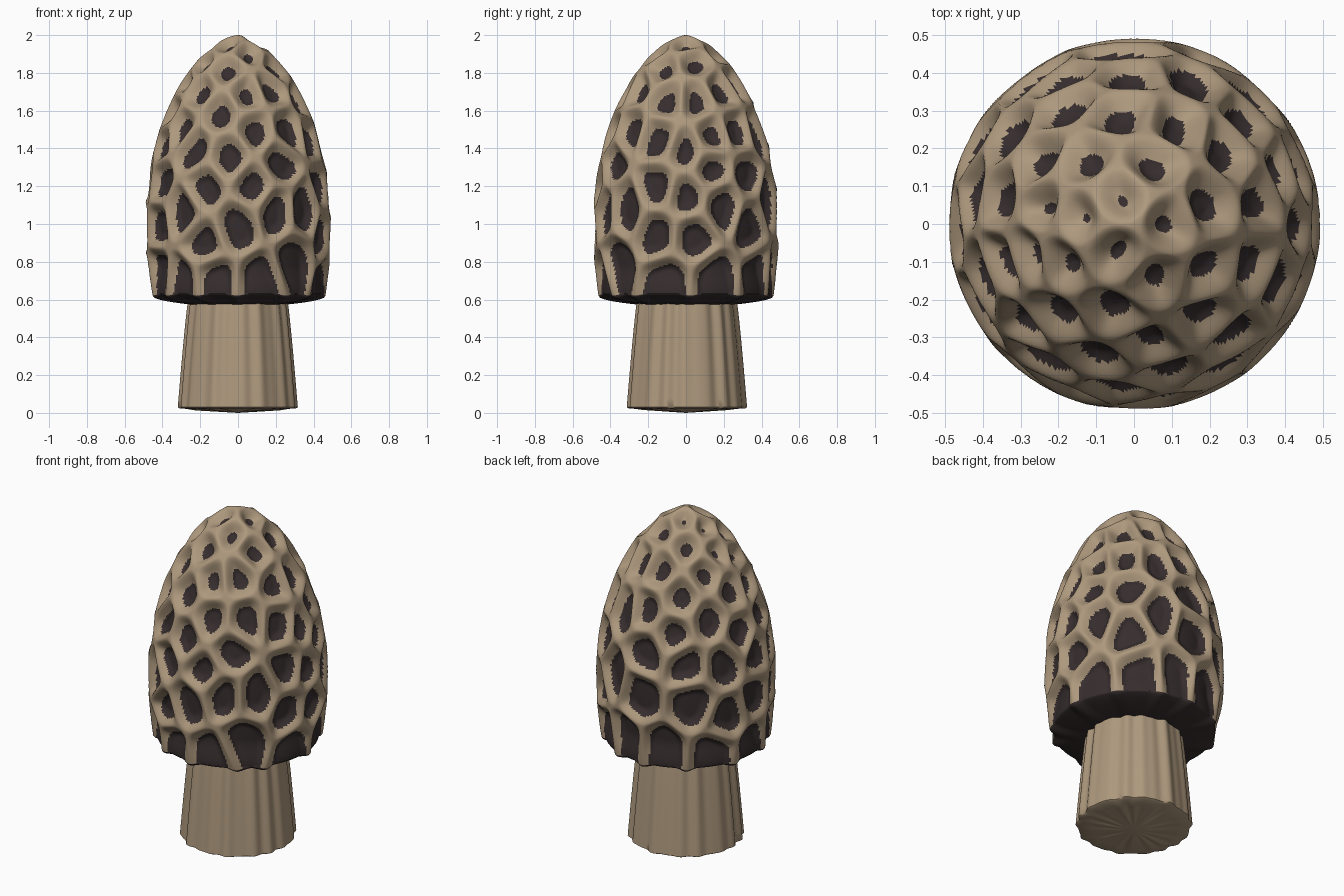
import bpy, bmesh, random
from math import sin, cos, pi, exp, log, sqrt
from mathutils import Vector, kdtree

cube = bpy.data.objects.get("Cube")
if cube:
    bpy.data.objects.remove(cube)

random.seed(4)
RADIUS, MIDDLE, RIM, UNDER = 0.493, 1.0, 0.62, 0.57
SQUASH = 0.85          # pits are a little taller than wide
PIT_DEPTH = 0.058


def material(name, colour):
    mat = bpy.data.materials.new(name)
    mat.use_nodes = True
    mat.diffuse_color = colour
    bsdf = mat.node_tree.nodes["Principled BSDF"]
    bsdf.inputs["Base Color"].default_value = colour
    bsdf.inputs["Roughness"].default_value = 0.8
    return mat


tan = material("tan flesh", (0.42, 0.315, 0.205, 1))
dark = material("dark pit", (0.037, 0.026, 0.027, 1))


def cap_radius(z):
    if z > MIDDLE:
        return RADIUS * max(0.0, 1 - (z - MIDDLE) ** 2) ** 0.6
    return RADIUS - 0.2 * (MIDDLE - z) ** 2


def cap_height(r):
    return MIDDLE + sqrt(max(0.0, 1 - (r / RADIUS) ** (1 / 0.6)))


def smoothstep(t):
    t = min(1.0, max(0.0, t))
    return t * t * (3 - 2 * t)


def lathe(name, rings, columns, materials, is_dark, close_top, close_bottom):
    """Skin a stack of rings; is_dark(row, column) picks the second material."""
    bm = bmesh.new()
    loops = [[bm.verts.new(p) for p in ring] for ring in rings]
    for i in range(len(loops) - 1):
        a, b = loops[i], loops[i + 1]
        for j in range(columns):
            k = (j + 1) % columns
            face = bm.faces.new((a[j], b[j], b[k], a[k]))
            face.material_index = int(is_dark(i, j))
    for loop, tip in ((loops[0], close_top), (loops[-1], close_bottom)):
        if tip is not None:
            centre = bm.verts.new((0, 0, tip))
            for j in range(columns):
                bm.faces.new((loop[j], loop[(j + 1) % columns], centre))
    bmesh.ops.recalc_face_normals(bm, faces=bm.faces)
    mesh = bpy.data.meshes.new(name)
    bm.to_mesh(mesh)
    bm.free()
    for mat in materials:
        mesh.materials.append(mat)
    obj = bpy.data.objects.new(name, mesh)
    bpy.context.collection.objects.link(obj)
    bpy.ops.object.select_all(action="DESELECT")
    obj.select_set(True)
    bpy.context.view_layer.objects.active = obj
    bpy.ops.object.shade_smooth_by_angle(angle=pi / 3)


# Main pit centres: crown as (x, y), front as (x, z), left side as (y, z)
crown = [(-.04, .08), (.1, 0), (-.05, -.08), (.2, .05), (.06, -.15), (-.06, -.24),
         (-.15, .02), (-.13, .17), (.05, .16), (-.03, .3), (.12, .27), (.25, .2),
         (.2, -.13), (-.2, -.1), (-.26, .17), (-.28, -.08)]
front = [(.05, 1.7), (.1, 1.5), (-.1, 1.6), (-.2, 1.6), (.27, 1.5), (-.24, 1.4),
         (-.05, 1.36), (.23, 1.34), (-.18, 1.2), (.08, 1.2), (-.3, 1.06), (0, 1),
         (.2, 1.07), (-.2, .9), (-.14, .7), (-.3, .7), (.13, .7), (.3, .8)]
side = [(-.1, 1.66), (.05, 1.66), (.17, 1.64), (-.15, 1.46), (0, 1.4), (.14, 1.47),
        (.14, 1.3), (-.16, 1.2), (0, 1.15), (.2, 1.1), (-.16, .95), (.04, .93),
        (.36, 1), (-.1, .7), (.15, .7)]

seeds = []


def add_seed(x, y, z, gap):
    p = Vector((x, y, z * SQUASH))
    if all((p - q).length > gap for q in seeds):
        seeds.append(p)


def depth_from_axis(across, z):
    return sqrt(max(0, cap_radius(z) ** 2 - across ** 2))


for x, y in crown:
    add_seed(x, y, cap_height(sqrt(x * x + y * y)), 0.1)
for x, z in front:
    add_seed(x, -depth_from_axis(x, z), z, 0.12)
for y, z in side:
    add_seed(depth_from_axis(y, z), y, z, 0.12)
# Fill the rest at random, lowest row first, closer together towards the crown
for n in range(5000):
    z = random.uniform(0.7, 0.76) if n < 400 else random.uniform(0.9, 1.85)
    a = random.uniform(0, 2 * pi)
    r = cap_radius(z)
    add_seed(r * cos(a), r * sin(a), z, 0.2 - 0.08 * max(0, z - MIDDLE))

tree = kdtree.KDTree(len(seeds))
for i, p in enumerate(seeds):
    tree.insert(p, i)
tree.balance()


def ridge_distance(x, y, z):
    """Softened distance to the nearest line between neighbouring pits."""
    near = tree.find_n((x, y, z * SQUASH), 6)
    first, _, d1 = near[0]
    total = sum(exp(-60 * (d * d - d1 * d1) / (2 * (q - first).length))
                for q, _, d in near[1:])
    return -log(total + 1e-9) / 60


# Cap profile from crown to rim, then the underside: radius, height, pit strength
profile = []
CROWN_ROWS, WALL_ROWS, UNDER_ROWS, COLUMNS = 150, 50, 14, 320
for i in range(1, CROWN_ROWS + 1):
    z = MIDDLE + cos(pi / 2 * i / CROWN_ROWS)
    profile.append((cap_radius(z), z, 1.0))
for i in range(1, WALL_ROWS + 1):
    z = MIDDLE - (MIDDLE - RIM) * i / WALL_ROWS
    profile.append((cap_radius(z), z, 0.4 + 0.6 * smoothstep((z - RIM) / 0.16)))
rim_radius = cap_radius(RIM)
for i in range(1, UNDER_ROWS + 1):
    t = i / UNDER_ROWS
    profile.append((rim_radius - 0.24 * t ** 1.3, RIM - (RIM - UNDER) * t ** 0.6,
                    0.4 * (1 - t)))

rings, in_pit = [], []
for i, (r, z, strength) in enumerate(profile):
    before, after = profile[max(i - 1, 0)], profile[min(i + 1, len(profile) - 1)]
    normal = Vector((before[1] - after[1], after[0] - before[0])).normalized()
    dark_from = 0.034 + 0.008 * smoothstep((z - 1.3) / 0.4)
    ring, row = [], []
    for j in range(COLUMNS):
        a = 2 * pi * j / COLUMNS
        b = ridge_distance(r * cos(a), r * sin(a), z)
        depth = PIT_DEPTH * strength * smoothstep((b + 0.004) / 0.068)
        rr = r - normal.x * depth
        ring.append((rr * cos(a), rr * sin(a), z - normal.y * depth))
        row.append(b > dark_from)
    rings.append(ring)
    in_pit.append(row)

lathe("cap", rings, COLUMNS, (tan, dark),
      lambda i, j: profile[i][1] <= RIM + 0.003 or in_pit[i][j],
      2.0, None)

# Stem: flaring, fluted column with a puckered base
STEM_COLUMNS, NECK, FOOT = 192, 0.257, 0.312
angles = [2 * pi * j / STEM_COLUMNS for j in range(STEM_COLUMNS)]


def flute(a):
    return 0.011 * (0.5 * cos(16 * a + 1.3 * sin(2 * a)) + 0.3 * cos(23 * a + 2)
                    + 0.25 * sin(9 * a))


stem_rings = []
for i in range(13):
    t = i / 12                       # 0 at the top, 1 at the foot
    r = NECK + (FOOT - NECK) * t ** 0.85
    stem_rings.append([((r + flute(a)) * cos(a), (r + flute(a)) * sin(a), 0.6 - 0.57 * t)
                       for a in angles])
for t in (0.97, 0.75, 0.5, 0.25):
    stem_rings.append([((FOOT + flute(a)) * t * cos(a), (FOOT + flute(a)) * t * sin(a),
                        (0.025 + 0.7 * flute(a) * (t < 0.9)) * t) for a in angles])
lathe("stem", stem_rings, STEM_COLUMNS, (tan,), lambda i, j: False, 0.6, 0.0)
